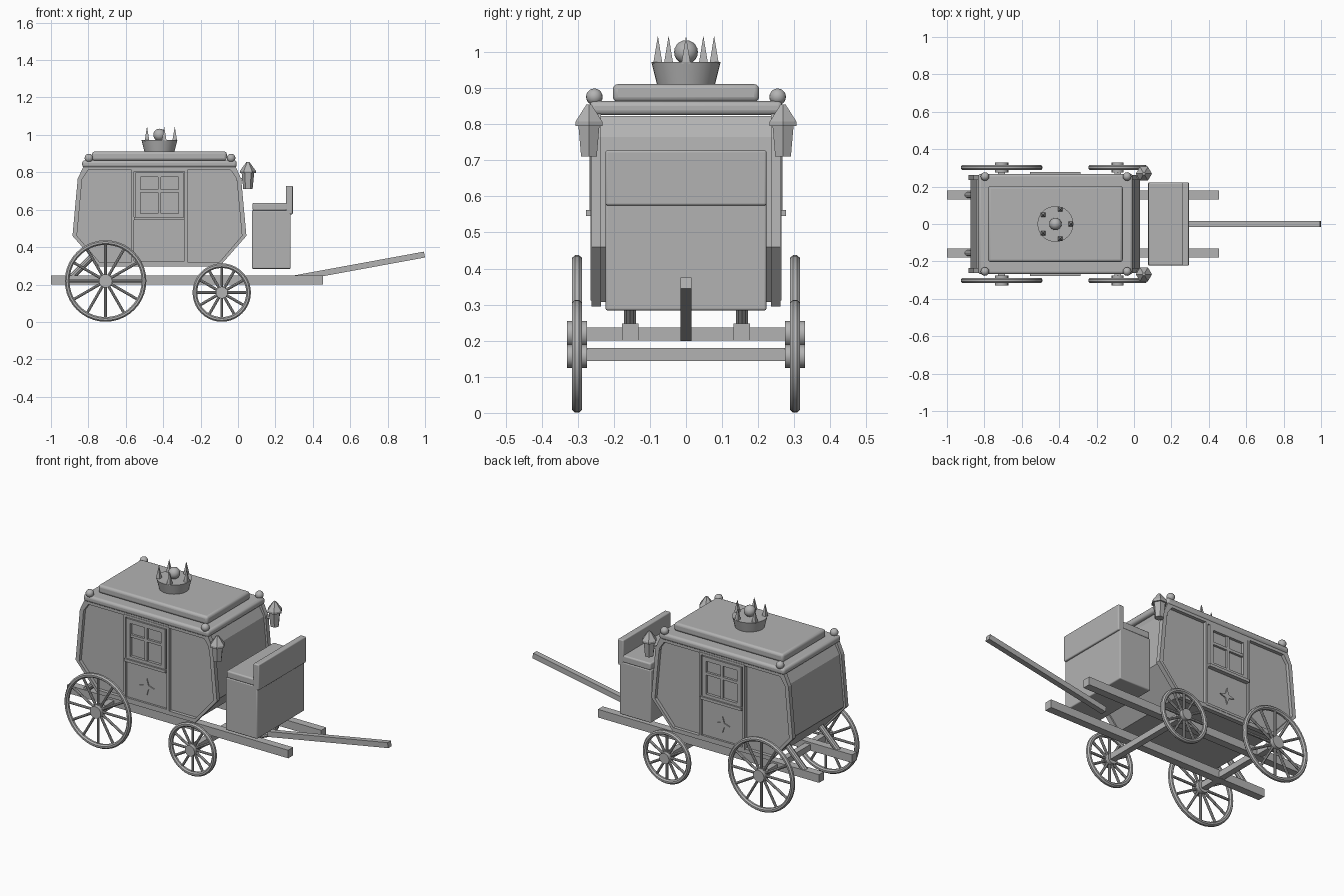
import bpy, bmesh, math
from mathutils import Vector

if "Cube" in bpy.data.objects:
    bpy.data.objects.remove(bpy.data.objects["Cube"])

grey = bpy.data.materials.new("plain grey")
grey.diffuse_color = (0.45, 0.45, 0.45, 1)
grey.use_nodes = True
grey.node_tree.nodes["Principled BSDF"].inputs["Base Color"].default_value = grey.diffuse_color
CX = -0.42  # cabin centre along x


def finish(name, bm, smooth=False, bevel=0):
    bmesh.ops.recalc_face_normals(bm, faces=bm.faces)
    me = bpy.data.meshes.new(name)
    bm.to_mesh(me)
    bm.free()
    ob = bpy.data.objects.new(name, me)
    bpy.context.collection.objects.link(ob)
    me.materials.append(grey)
    if bevel:
        m = ob.modifiers.new("bevel", 'BEVEL')
        m.width, m.segments = bevel, 3
    if smooth or bevel:
        bpy.ops.object.select_all(action='DESELECT')
        ob.select_set(True)
        bpy.context.view_layer.objects.active = ob
        bpy.ops.object.shade_smooth_by_angle(angle=math.radians(35))
    return ob


def add_box(bm, x0, x1, y0, y1, z0, z1):
    vs = bmesh.ops.create_cube(bm, size=1)['verts']
    for v in vs:
        v.co = Vector(((x0 + x1) / 2 + v.co.x * (x1 - x0),
                       (y0 + y1) / 2 + v.co.y * (y1 - y0),
                       (z0 + z1) / 2 + v.co.z * (z1 - z0)))


def box(name, *b, bevel=0):
    bm = bmesh.new()
    add_box(bm, *b)
    return finish(name, bm, bevel=bevel)


def add_rod(bm, a, b, r1, r2, n, spin=0):
    """Cylinder, cone or square bar from a to b."""
    a, b = Vector(a), Vector(b)
    d = b - a
    vs = bmesh.ops.create_cone(bm, cap_ends=True, segments=n, radius1=r1,
                               radius2=r2, depth=d.length)['verts']
    q = d.to_track_quat('Z', 'Y')
    c, s = math.cos(spin), math.sin(spin)
    for v in vs:
        x, y, z = v.co
        v.co = q @ Vector((c * x - s * y, s * x + c * y, z)) + (a + b) / 2


def rod(name, a, b, r1, r2, n, spin=0, smooth=False):
    bm = bmesh.new()
    add_rod(bm, a, b, r1, r2, n, spin)
    return finish(name, bm, smooth)


def ball(name, loc, r):
    bm = bmesh.new()
    bmesh.ops.create_uvsphere(bm, u_segments=16, v_segments=10, radius=r)
    bmesh.ops.translate(bm, verts=bm.verts, vec=loc)
    finish(name, bm, True)


def prism(name, pts, y0, y1):
    """Extrude an x-z outline along y."""
    bm = bmesh.new()
    f = bm.faces.new([bm.verts.new((x, y0, z)) for x, z in pts])
    g = bmesh.ops.extrude_face_region(bm, geom=[f])['geom']
    bmesh.ops.translate(bm, vec=(0, y1 - y0, 0),
                        verts=[v for v in g if isinstance(v, bmesh.types.BMVert)])
    return finish(name, bm)


def outline(d):
    half = [(0.32, 0.295 + d), (0.465 - d, 0.46), (0.437 - d, 0.765), (0.405 - d, 0.835 - d)]
    return [(CX + x, z) for x, z in half] + [(CX - x, z) for x, z in reversed(half)]


# cabin
prism("cabin_body", outline(0.012), -0.242, 0.242)
for s, side in ((-1, "front"), (1, "back")):
    # trim band around the cabin outline
    bm = bmesh.new()
    rings = []
    for d in (0, 0.024):
        for y in (0.235, 0.262):
            rings.append([bm.verts.new((x, s * y, z)) for x, z in outline(d)])
    order = [rings[0], rings[1], rings[3], rings[2]]
    n = len(rings[0])
    for a, b in zip(order, order[1:] + order[:1]):
        for i in range(n):
            j = (i + 1) % n
            bm.faces.new((a[i], a[j], b[j], b[i]))
    finish("cabin_trim_" + side, bm)

    # door: panel, frame, window bars and sill
    def slab(name, x0, x1, depth, z0, z1):
        box(f"{name}_{side}", CX + x0, CX + x1, *sorted((s * 0.235, s * depth)), z0, z1)
    slab("door_panel", -0.14, 0.14, 0.252, 0.32, 0.81)
    for t in (-1, 1):
        e = sorted((t * 0.135, t * 0.15))
        slab("door_post", *e, 0.264, 0.315, 0.815)
        e = sorted((t * 0.102, t * 0.128))
        slab("window_stile", *e, 0.268, 0.56, 0.80)
    slab("door_top", -0.15, 0.15, 0.264, 0.803, 0.817)
    slab("door_bottom", -0.15, 0.15, 0.264, 0.312, 0.326)
    slab("window_top", -0.128, 0.128, 0.268, 0.775, 0.80)
    slab("window_bottom", -0.128, 0.128, 0.268, 0.56, 0.58)
    slab("window_sill", -0.135, 0.135, 0.277, 0.545, 0.562)
    slab("window_mullion", -0.008, 0.008, 0.265, 0.57, 0.78)
    slab("window_crossbar", -0.11, 0.11, 0.265, 0.692, 0.708)
    # four-pointed star on the door
    star = []
    for i in range(8):
        r, a = (0.016 if i % 2 else 0.048), i * math.pi / 4
        star.append((CX + r * math.cos(a), 0.42 + r * math.sin(a)))
    prism("door_star_" + side, star, s * 0.251, s * 0.258)

    # lantern with hexagonal body and roof
    lx, ly, h = 0.053, s * 0.269, math.pi / 2
    rod("lantern_body_" + side, (lx, ly, 0.71), (lx, ly, 0.80), 0.025, 0.034, 6, h)
    rod("lantern_rim_" + side, (lx, ly, 0.795), (lx, ly, 0.807), 0.043, 0.043, 6, h)
    rod("lantern_roof_" + side, (lx, ly, 0.807), (lx, ly, 0.855), 0.043, 0.008, 6, h)
    box("lantern_bracket_" + side, -0.01, 0.05, *sorted((s * 0.245, s * 0.262)), 0.755, 0.77)

    # corner balls on the roof
    for x in (-0.797, -0.037):
        ball("roof_ball_" + side, (x, s * 0.254, 0.876), 0.023)

    # chassis beam and rear body brace
    box("chassis_beam_" + side, -1.0, 0.455, *sorted((s * 0.132, s * 0.178)), 0.20, 0.248)
    rod("rear_brace_" + side, (-0.895, s * 0.155, 0.235), (-0.765, s * 0.155, 0.365),
        0.017, 0.017, 10, smooth=True)

    # spoked wheels
    for label, x, R, hub in (("rear", -0.708, 0.219, 0.036), ("front", -0.087, 0.157, 0.032)):
        bm = bmesh.new()
        N, M, tube = 40, 8, 0.0135
        rim = []
        for i in range(N):
            a = 2 * math.pi * i / N
            ring = []
            for k in range(M):
                b = 2 * math.pi * (k + 0.5) / M
                r = R - tube + tube * math.cos(b)
                ring.append(bm.verts.new((x + r * math.cos(a),
                                          s * 0.302 + 0.015 * math.sin(b), R + r * math.sin(a))))
            rim.append(ring)
        for i in range(N):
            p, q = rim[i], rim[(i + 1) % N]
            for k in range(M):
                bm.faces.new((p[k], p[(k + 1) % M], q[(k + 1) % M], q[k]))
        for i in range(12):
            a = math.pi * i / 6
            c, t = math.cos(a), math.sin(a)
            add_rod(bm, (x + 0.02 * c, s * 0.302, R + 0.02 * t),
                    (x + (R - 0.015) * c, s * 0.302, R + (R - 0.015) * t), 0.0075, 0.0075, 8)
        add_rod(bm, (x, s * 0.275, R), (x, s * 0.33, R), hub, hub, 16)
        finish(f"{label}_wheel_{side}", bm, True)

# axles
for label, x, z in (("rear", -0.708, 0.219), ("front", -0.087, 0.162)):
    box(label + "_axle", x - 0.018, x + 0.018, -0.29, 0.29, z - 0.018, z + 0.018)

# roof slabs
box("roof_lower", CX - 0.413, CX + 0.413, -0.268, 0.268, 0.825, 0.864, bevel=0.014)
box("roof_upper", CX - 0.36, CX + 0.36, -0.203, 0.203, 0.862, 0.911, bevel=0.014)

# crown with spikes and ball
rod("crown_band", (CX, 0, 0.908), (CX, 0, 0.972), 0.08, 0.096, 32, smooth=True)
for i in range(5):
    a = 2 * math.pi * i / 5
    x, y = CX + 0.082 * math.cos(a), 0.082 * math.sin(a)
    rod("crown_spike", (x, y, 0.968), (x, y, 1.043), 0.018, 0.0005, 4, math.pi / 4)
ball("crown_ball", (CX, 0, 1.0), 0.033)

# driver's box seat
box("seat_box", 0.075, 0.282, -0.223, 0.223, 0.284, 0.597, bevel=0.006)
box("seat_cushion", 0.078, 0.275, -0.222, 0.222, 0.595, 0.637, bevel=0.008)
box("seat_back", 0.256, 0.293, -0.223, 0.223, 0.575, 0.728, bevel=0.006)

# draw pole
rod("draw_pole", (0.205, 0, 0.215), (0.997, 0, 0.36), 0.0225, 0.0225, 4, math.pi / 4)
